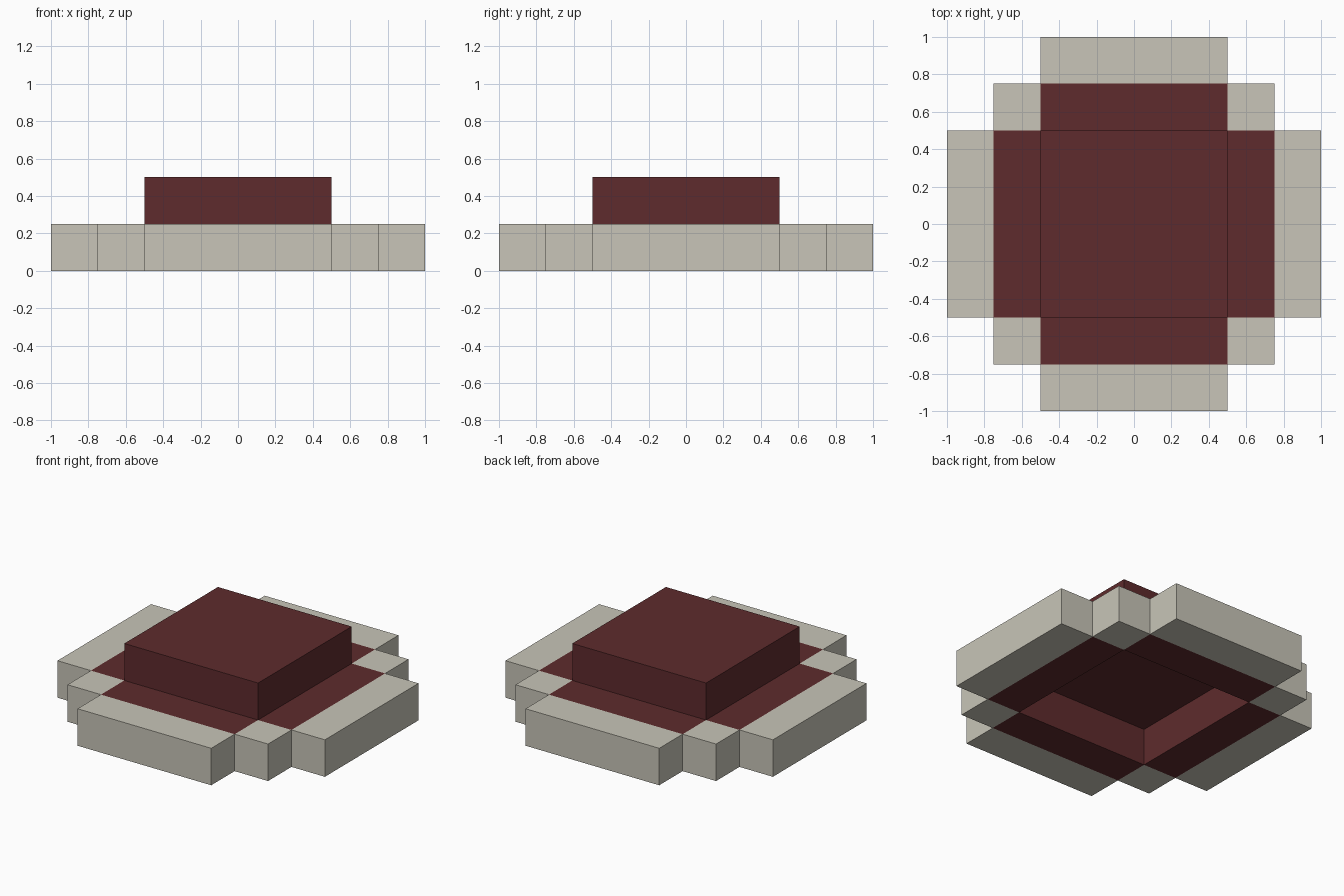
import bpy, bmesh

if "Cube" in bpy.data.objects:
    bpy.data.objects.remove(bpy.data.objects["Cube"])

CELL = 0.25


def material(name, rgb):
    m = bpy.data.materials.new(name)
    m.diffuse_color = (*rgb, 1)
    m.use_nodes = True
    m.node_tree.nodes["Principled BSDF"].inputs["Base Color"].default_value = m.diffuse_color
    return m


stone = material("pale grey", (0.578, 0.558, 0.479))
red = material("dark red", (0.112, 0.024, 0.026))


def in_footprint(x, y):
    return x < 1 and y < 1 and min(x, y) < 0.75 and (max(x, y) < 0.75 or min(x, y) < 0.5)


def in_cross(x, y):
    return max(x, y) < 0.74 and min(x, y) < 0.49


def cell_slab(name, keep, z, mats, paint):
    """Extrude the grid cells chosen by a rule, then colour faces by a rule."""
    bm = bmesh.new()
    bmesh.ops.create_grid(bm, x_segments=8, y_segments=8, size=1)
    drop = []
    for f in bm.faces:
        c = f.calc_center_median()
        if not keep(abs(c.x), abs(c.y)):
            drop.append(f)
    bmesh.ops.delete(bm, geom=drop, context='FACES')
    bmesh.ops.translate(bm, verts=bm.verts, vec=(0, 0, z))
    base = bm.faces[:]
    top = bmesh.ops.extrude_face_region(bm, geom=base, use_keep_orig=True)["geom"]
    bmesh.ops.translate(bm, vec=(0, 0, CELL),
                        verts=[g for g in top if isinstance(g, bmesh.types.BMVert)])
    bmesh.ops.recalc_face_normals(bm, faces=bm.faces)
    for f in bm.faces:
        c = f.calc_center_median()
        f.material_index = paint(abs(c.x), abs(c.y))
    me = bpy.data.meshes.new(name)
    bm.to_mesh(me)
    bm.free()
    for m in mats:
        me.materials.append(m)
    ob = bpy.data.objects.new(name, me)
    bpy.context.collection.objects.link(ob)
    return ob


# Stepped base with an open square centre: grey rim around a red cross
cell_slab("stepped_base",
          lambda x, y: in_footprint(x, y) and max(x, y) > 0.5,
          0, [stone, red], lambda x, y: int(in_cross(x, y)))

# Raised square block that closes the centre from above
cell_slab("raised_block", lambda x, y: max(x, y) < 0.5,
          CELL, [red], lambda x, y: 0)
